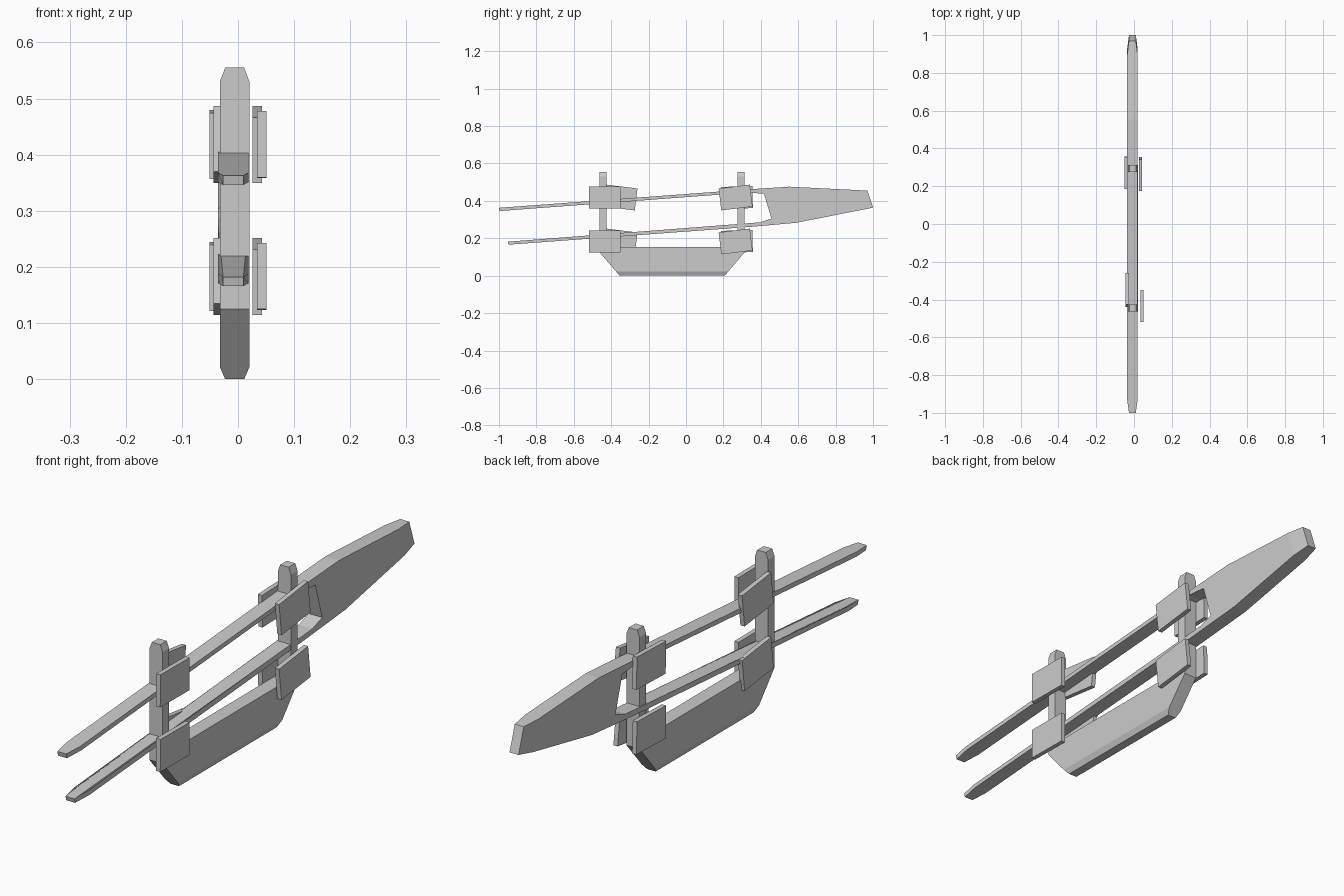
import bpy, bmesh, math
from mathutils import Vector

cube = bpy.data.objects.get("Cube")
if cube:
    bpy.data.objects.remove(cube, do_unlink=True)

grey = bpy.data.materials.new("light_grey")
grey.use_nodes = True
grey.diffuse_color = (0.6, 0.6, 0.6, 1)
grey.node_tree.nodes["Principled BSDF"].inputs["Base Color"].default_value = (0.6, 0.6, 0.6, 1)


def finish(name, bm):
    bmesh.ops.recalc_face_normals(bm, faces=bm.faces)
    mesh = bpy.data.meshes.new(name)
    bm.to_mesh(mesh)
    bm.free()
    mesh.materials.append(grey)
    obj = bpy.data.objects.new(name, mesh)
    bpy.context.collection.objects.link(obj)
    return obj


def board(name, profile, centre_x, half, tip_half, tapers):
    """Extrude a side profile (y, z) along x, narrowing it beyond each taper plane."""
    bm = bmesh.new()
    bm.faces.new([bm.verts.new((-half, y, z)) for y, z in profile])
    planes = [(Vector((0, *p)), Vector((0, *n)).normalized(), length) for p, n, length in tapers]
    for point, normal, _ in planes:
        bmesh.ops.bisect_plane(bm, geom=bm.verts[:] + bm.edges[:] + bm.faces[:],
                               plane_co=point, plane_no=normal)
    result = bmesh.ops.extrude_face_region(bm, geom=bm.faces[:], use_keep_orig=True)
    for v in result["geom"]:
        if isinstance(v, bmesh.types.BMVert):
            v.co.x = half
    for v in bm.verts:
        side = math.copysign(1, v.co.x)
        width = half
        for point, normal, length in planes:
            past = Vector((0, v.co.y, v.co.z)) - point
            t = min(max(past.dot(normal) / length, 0), 1)
            width -= (half - tip_half) * t
        v.co.x = centre_x + side * width
    return finish(name, bm)


def plate(name, x, y, z, tilt):
    """Thin clamping plate, tilted about the x axis."""
    bm = bmesh.new()
    bmesh.ops.create_cube(bm, size=1)
    bmesh.ops.scale(bm, vec=(0.017, 0.168, 0.118), verts=bm.verts)
    obj = finish(name, bm)
    obj.location = (x, y, z)
    obj.rotation_euler.x = math.radians(tilt)


# Keel with two upright posts, chamfered at the top and bottom
board("keel_and_posts",
      [(-0.355, 0), (0.207, 0), (0.313, 0.125), (0.313, 0.555), (0.275, 0.555),
       (0.275, 0.154), (-0.425, 0.154), (-0.425, 0.555), (-0.462, 0.555), (-0.462, 0.125)],
      -0.006, 0.0265, 0.017,
      [((0, 0.022), (0, -1), 0.022), ((0, 0.53), (0, 1), 0.025)])

# Two long prongs joined to a broad tail blade
board("prongs_and_blade",
      [(-1, 0.363), (0.355, 0.463), (0.553, 0.476), (0.97, 0.455), (1, 0.364),
       (0.59, 0.283), (0.355, 0.262), (-0.949, 0.166), (-0.953, 0.182), (0.313, 0.279),
       (0.4, 0.286), (0.457, 0.305), (0.417, 0.438), (0.335, 0.445), (-0.996, 0.346)],
      -0.0085, 0.0275, 0.018,
      [((-0.93, 0.36), (-0.968, -0.251), 0.067), ((0.925, 0.364), (1, 0.3), 0.07)])

# Side plates, repeated for the upper and lower prong
for level, drop in (("upper", 0), ("lower", 0.235)):
    plate(level + "_front_left_plate", 0.0425, -0.435, 0.418 - drop, -0.5)
    plate(level + "_rear_left_plate", 0.0345, 0.265, 0.418 - drop, 7)
    plate(level + "_front_right_plate", -0.0355, -0.35, 0.418 - drop, -7)
    plate(level + "_rear_right_plate", -0.0425, 0.272, 0.418 - drop, 1.7)
